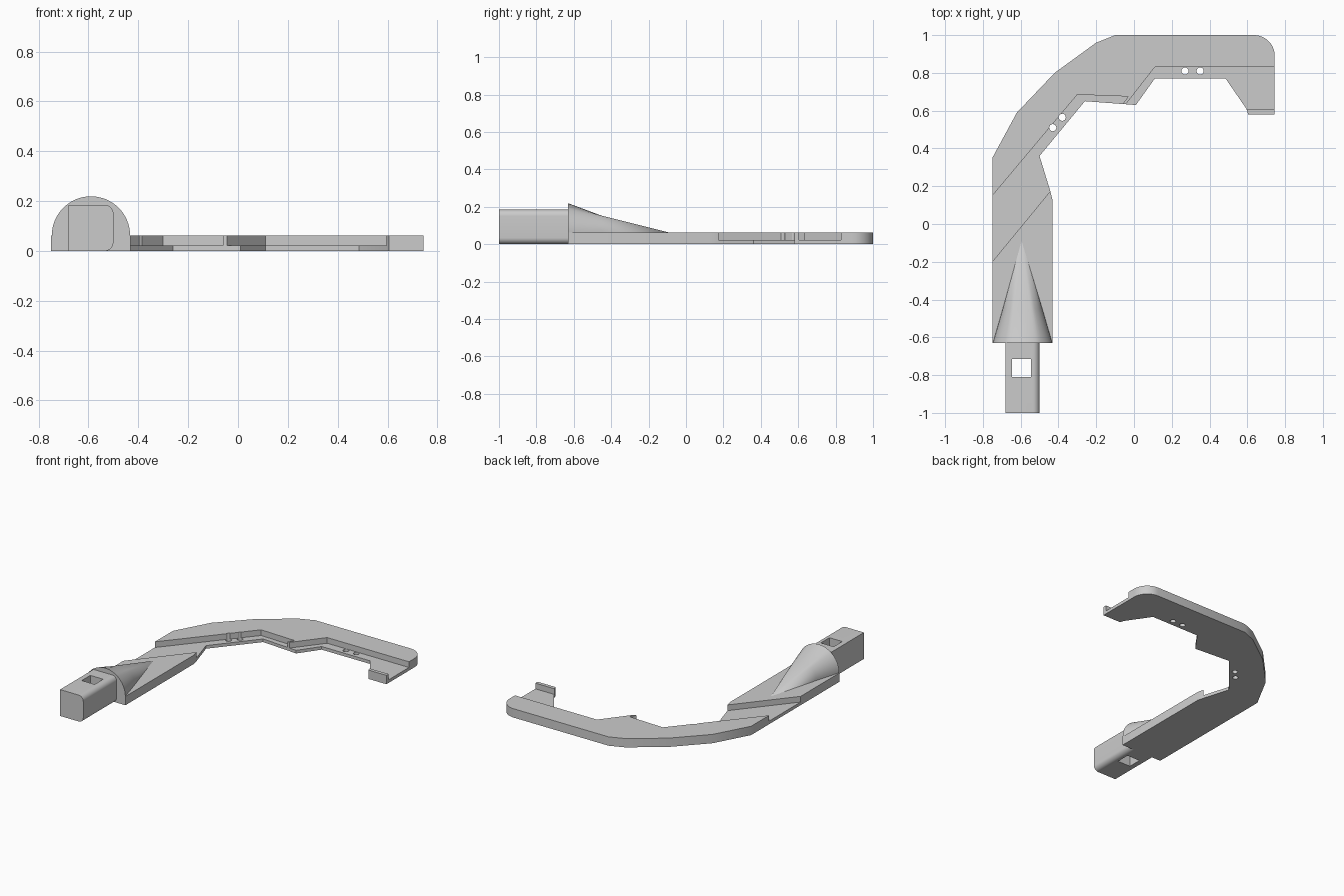
import bpy, bmesh
from math import sin, cos, pi
from mathutils import Vector

old = bpy.data.objects.get("Cube")
if old:
    bpy.data.objects.remove(old)

grey = bpy.data.materials.new("plain grey")
grey.use_nodes = True
colour = (0.6, 0.6, 0.6, 1)
grey.diffuse_color = colour
grey.node_tree.nodes["Principled BSDF"].inputs["Base Color"].default_value = colour

TOP, LEDGE = 0.062, 0.022


def finish(name, bm):
    bmesh.ops.recalc_face_normals(bm, faces=bm.faces)
    mesh = bpy.data.meshes.new(name)
    bm.to_mesh(mesh)
    bm.free()
    obj = bpy.data.objects.new(name, mesh)
    bpy.context.collection.objects.link(obj)
    mesh.materials.append(grey)
    return obj


def prism(name, points, direction):
    """Extrude a flat 3D outline along a direction."""
    bm = bmesh.new()
    face = bm.faces.new([bm.verts.new(p) for p in points])
    extruded = bmesh.ops.extrude_face_region(bm, geom=[face])["geom"]
    verts = [v for v in extruded if isinstance(v, bmesh.types.BMVert)]
    bmesh.ops.translate(bm, verts=verts, vec=direction)
    return finish(name, bm)


def slab(name, outline, low, high):
    return prism(name, [(x, y, low) for x, y in outline], (0, 0, high - low))


def arc(cx, cy, r, start, end, steps):
    angles = [start + (end - start) * i / steps for i in range(steps + 1)]
    return [(cx + r * cos(a), cy + r * sin(a)) for a in angles]


def cut(target, cutter):
    cutter.hide_render = True
    cutter.hide_viewport = True
    mod = target.modifiers.new(cutter.name, "BOOLEAN")
    mod.operation = "DIFFERENCE"
    mod.solver = "EXACT"
    mod.object = cutter


def smooth(obj):
    bpy.ops.object.select_all(action="DESELECT")
    obj.select_set(True)
    bpy.context.view_layer.objects.active = obj
    bpy.ops.object.shade_smooth_by_angle(angle=0.5)


# Hooked plate
outline = [(-0.75, -0.63), (-0.75, 0.35), (-0.62, 0.59), (-0.42, 0.80),
           (-0.20, 0.96), (-0.10, 1.0)]
outline += arc(0.635, 0.89, 0.11, pi / 2, 0, 12)
outline += [(0.745, 0.58), (0.605, 0.58), (0.595, 0.61), (0.485, 0.77),
            (0.11, 0.77), (0.01, 0.63), (-0.26, 0.65), (-0.50, 0.36),
            (-0.445, 0.18), (-0.432, 0.13), (-0.432, -0.63)]
plate = slab("hooked_plate", outline, 0, TOP)

# Recessed channels, leaving the small barb and the end lip standing
cut(plate, slab("diagonal_channel_cutter",
                [(-0.80, -0.26), (-0.43, 0.19), (0, 0.3), (-0.10, 0.585),
                 (-0.03, 0.675), (-0.30, 0.685), (-0.80, 0.09)], LEDGE, 0.1))
cut(plate, slab("end_channel_cutter",
                [(-0.08, 0.587), (0.11, 0.83), (0.8, 0.83), (0.8, 0.605),
                 (0.5, 0.605), (0.2, 0.5)], LEDGE, 0.1))

# Two pairs of small holes through the ledge
for i, (x, y) in enumerate([(0.27, 0.81), (0.35, 0.81), (-0.43, 0.51), (-0.38, 0.565)]):
    ring = arc(x, y, 0.019, 0, 2 * pi, 16)[:-1]
    cut(plate, slab(f"pin_hole_cutter_{i + 1}", ring, -0.05, 0.1))
smooth(plate)

# Half-cone guard, tapering forward with a flattened crown
bm = bmesh.new()
steps, radius, tip_y = 32, 0.157, -0.09


def section(y, r, crown):
    return [bm.verts.new((x, y, min(z, crown)))
            for x, z in arc(-0.59, TOP, r, 0, pi, steps)]


back = section(-0.63, radius, 1)
middle = section(-0.45, 0.105, 0.152)
tip = bm.verts.new((-0.595, tip_y, TOP))
bm.faces.new(back)
for i in range(steps):
    bm.faces.new((back[i], back[i + 1], middle[i + 1], middle[i]))
    bm.faces.new((middle[i], middle[i + 1], tip))
bm.faces.new((back[0], middle[0], tip, middle[-1], back[-1]))
smooth(finish("cone_guard", bm))

# Grip block, rounded along one side, with a square slot
left, right, height, r = -0.68, -0.50, 0.185, 0.035
profile = [(left, 0), (left, height)]
profile += arc(right - r, height - r, r, pi / 2, 0, 8)
profile += arc(right - r, r, r, 0, -pi / 2, 8)
grip = prism("grip_block", [(x, -1, z) for x, z in profile], (0, 0.38, 0))
cut(grip, slab("grip_slot_cutter", [(-0.645, -0.81), (-0.545, -0.81),
                                    (-0.545, -0.715), (-0.645, -0.715)], -0.1, 0.3))
smooth(grip)
